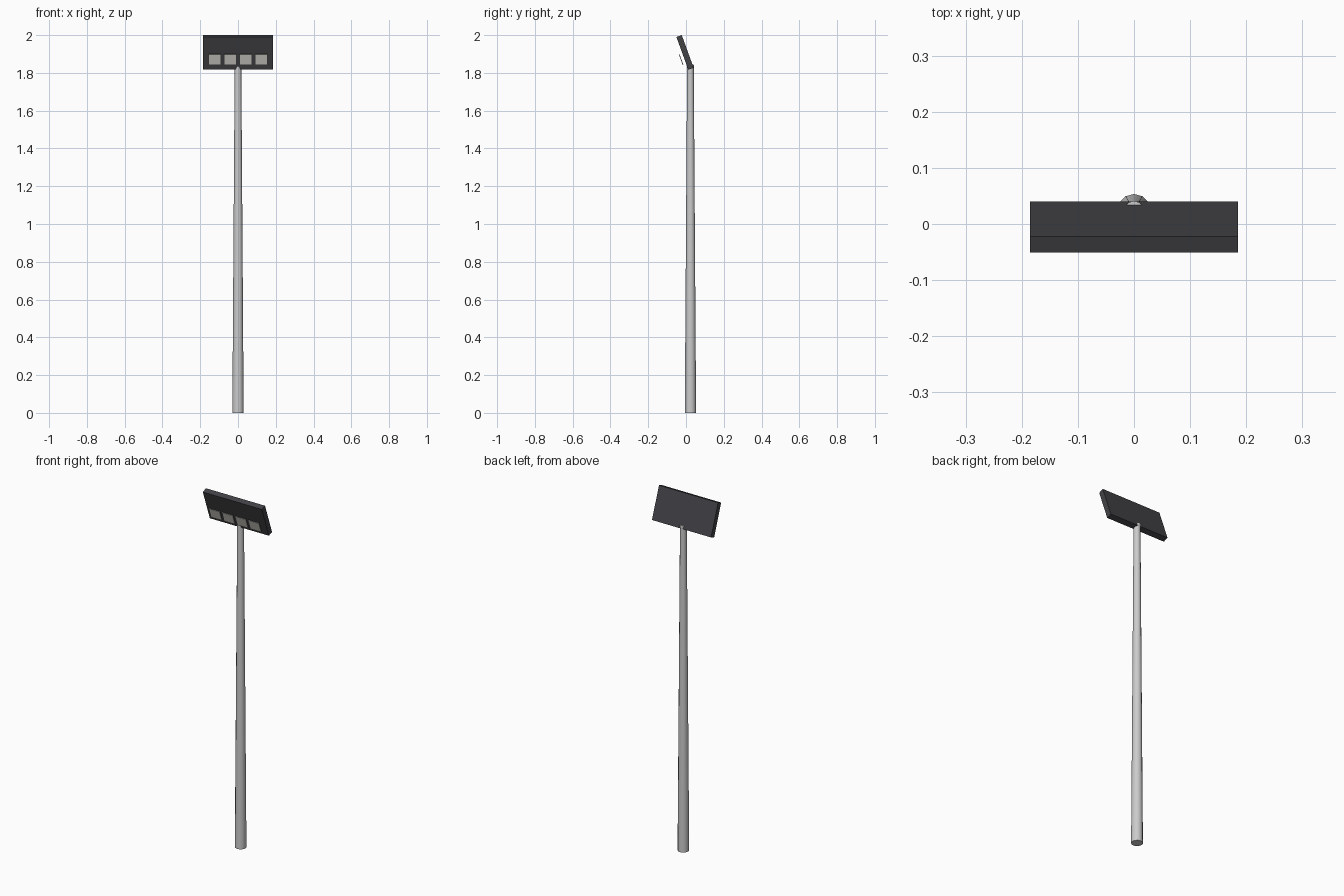
import bpy, math
from mathutils import Matrix, Vector

if "Cube" in bpy.data.objects:
    bpy.data.objects.remove(bpy.data.objects["Cube"])

TILT = math.radians(20)


def material(name, rgb):
    m = bpy.data.materials.new(name)
    m.diffuse_color = (*rgb, 1)
    m.use_nodes = True
    m.node_tree.nodes["Principled BSDF"].inputs["Base Color"].default_value = m.diffuse_color
    return m


dark = material("dark_housing", (0.055, 0.055, 0.062))
light = material("lamp_face", (0.62, 0.61, 0.57))

# Head frame: origin at the top back edge, tilted forward
frame = Matrix.Translation((0, -0.0225, 2.0)) @ Matrix.Rotation(TILT, 4, 'X')


def head_box(name, centre, size, mat):
    bpy.ops.mesh.primitive_cube_add(size=1)
    ob = bpy.context.object
    ob.name = name
    ob.data.transform(frame @ Matrix.Translation(Vector(centre))
                      @ Matrix.Diagonal((*size, 1)))
    ob.data.materials.append(mat)


# Tapered pole
bpy.ops.mesh.primitive_cone_add(vertices=12, radius1=0.03, radius2=0.0175,
                                depth=1.845, location=(0, 0.0235, 0.9225))
bpy.context.object.name = "pole"
bpy.ops.object.shade_smooth_by_angle(angle=math.radians(40))

# Tilted housing
head_box("lamp_housing", (0, -0.015, -0.092), (0.37, 0.03, 0.184), dark)

# Row of four thin lamp plates standing off the front
for i in range(4):
    head_box(f"lamp_plate_{i + 1}", ((i - 1.5) * 0.082, -0.0475, -0.121),
             (0.068, 0.004, 0.06), light)
